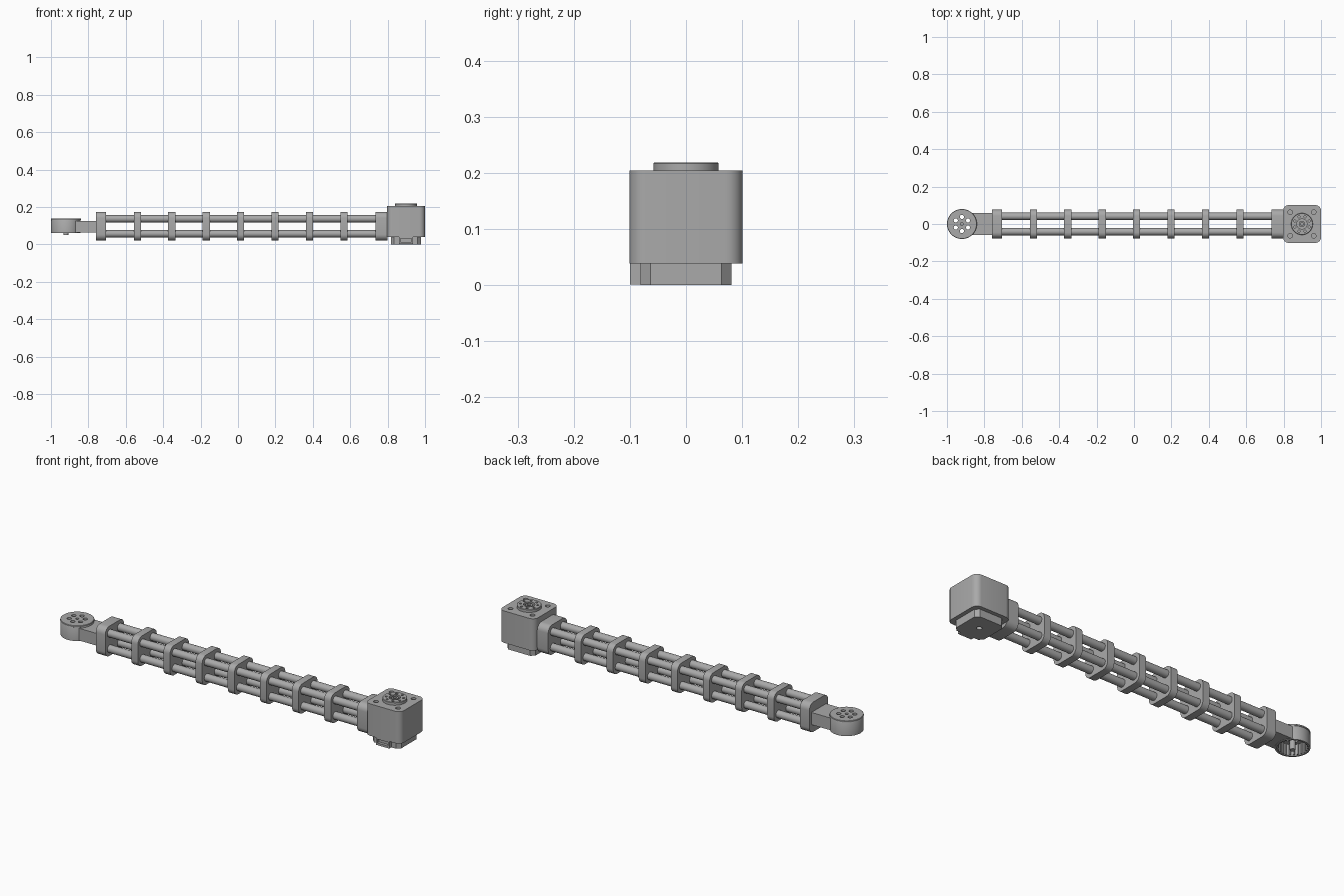
import bpy, bmesh
from math import pi, cos, sin, radians
from mathutils import Matrix, Vector

if "Cube" in bpy.data.objects:
    bpy.data.objects.remove(bpy.data.objects["Cube"], do_unlink=True)

grey = bpy.data.materials.new("machined_grey")
grey.use_nodes = True
colour = (0.4, 0.4, 0.4, 1)
grey.diffuse_color = colour
grey.node_tree.nodes["Principled BSDF"].inputs["Base Color"].default_value = colour


def finish(name, bm):
    bmesh.ops.recalc_face_normals(bm, faces=bm.faces)
    mesh = bpy.data.meshes.new(name)
    bm.to_mesh(mesh)
    bm.free()
    mesh.materials.append(grey)
    ob = bpy.data.objects.new(name, mesh)
    bpy.context.collection.objects.link(ob)
    return ob


def block(name, lo, hi, axis=2, radius=0, segments=6):
    """Box whose edges along one axis are rounded or chamfered."""
    lo, hi = Vector(lo), Vector(hi)
    bm = bmesh.new()
    bmesh.ops.create_cube(bm, size=1)
    for v in bm.verts:
        v.co = (lo + hi) / 2 + v.co * (hi - lo)
    if radius:
        edges = [e for e in bm.edges
                 if abs((e.verts[0].co - e.verts[1].co).normalized()[axis]) > 0.9]
        bmesh.ops.bevel(bm, geom=edges, offset=radius, segments=segments,
                        profile=0.5, affect='EDGES')
    return finish(name, bm)


def lathe(name, x, profile, steps=64):
    """Closed radius/height profile turned about a vertical axis."""
    bm = bmesh.new()
    verts = [bm.verts.new((x + r, 0, z)) for r, z in profile]
    edges = [bm.edges.new((verts[i - 1], verts[i])) for i in range(len(verts))]
    bmesh.ops.spin(bm, geom=verts + edges, cent=(x, 0, 0), axis=(0, 0, 1),
                   angle=2 * pi, steps=steps)
    bmesh.ops.remove_doubles(bm, verts=bm.verts, dist=1e-5)
    return finish(name, bm)


def pins(name, spots, radius, z0, z1, segments=24):
    """Upright cylinders at the given x, y spots."""
    bm = bmesh.new()
    for x, y in spots:
        bmesh.ops.create_cone(bm, cap_ends=True, segments=segments, radius1=radius,
                              radius2=radius, depth=z1 - z0,
                              matrix=Matrix.Translation((x, y, (z0 + z1) / 2)))
    return finish(name, bm)


def circle(x, radius, count, phase=0):
    angles = [phase + 2 * pi * i / count for i in range(count)]
    return [(x + radius * cos(a), radius * sin(a)) for a in angles]


def cut(ob, cutter):
    mod = ob.modifiers.new("cut", 'BOOLEAN')
    mod.operation, mod.solver, mod.object = 'DIFFERENCE', 'EXACT', cutter
    bpy.context.view_layer.objects.active = ob
    bpy.ops.object.modifier_apply(modifier=mod.name)
    bpy.data.objects.remove(cutter, do_unlink=True)


MID = 0.097      # height of the arm axis
HALF = 0.077     # half width of clamps
MOTOR = 0.898    # motor axis
JOINT = -0.92    # joint axis

# Motor housing with mounting holes
body = block("motor_housing", (0.797, -0.101, 0.039), (1, 0.101, 0.204), radius=0.03)
corners = [(MOTOR + sx * 0.063, sy * 0.063) for sx in (-1, 1) for sy in (-1, 1)]
cut(body, pins("hole_cutter", corners, 0.012, 0.175, 0.25))

# Output flange: raised ring, groove and hub
flange = lathe("output_flange", MOTOR, [
    (0, 0.2), (0.058, 0.2), (0.058, 0.217), (0.056, 0.219), (0.027, 0.219),
    (0.027, 0.207), (0.017, 0.207), (0.017, 0.217), (0.009, 0.217), (0.009, 0.206), (0, 0.206)])
cut(flange, pins("hole_cutter", circle(MOTOR, 0.042, 8, pi / 8), 0.006, 0.207, 0.25))

# Motor base with chamfered corners, and its connector
base = block("motor_base", (0.817, -0.081, 0), (0.979, 0.081, 0.041), radius=0.018, segments=1)
cut(base, pins("hole_cutter", [(MOTOR, 0)], 0.013, -0.02, 0.015))
plug = block("connector", (0.86, -0.1, 0.001), (0.936, -0.07, 0.04))
cut(plug, block("slot_cutter", (0.868, -0.12, 0.012), (0.928, -0.085, 0.032)))

# End clamps and the evenly spaced spacers
block("left_clamp", (0.735, -HALF, MID - HALF), (0.798, HALF, MID + HALF), 0, 0.033)
block("right_clamp", (-0.76, -HALF, MID - HALF), (-0.706, HALF, MID + HALF), 0, 0.033)
for i in range(7):
    x = -0.538 + i * 0.184
    block("spacer_%d" % (i + 1), (x - 0.019, -HALF, MID - HALF),
          (x + 0.019, HALF, MID + HALF), 0, 0.033)

# Four long rods
for sy in (-1, 1):
    for sz in (-1, 1):
        bm = bmesh.new()
        bmesh.ops.create_cone(
            bm, cap_ends=True, segments=32, radius1=0.0195, radius2=0.0195, depth=1.5,
            matrix=Matrix.Translation((0.015, sy * 0.041, MID + sz * 0.04))
            @ Matrix.Rotation(radians(90), 4, 'Y'))
        finish("rod", bm)

# Neck between clamp and joint
neck = block("joint_neck", (-0.885, -0.06, 0.063), (-0.755, 0.06, 0.126))
cut(neck, pins("bore_cutter", [(JOINT, 0)], 0.074, 0, 0.2, 64))

# Joint cup, open below, with bolt holes in the lid
cup = lathe("joint_cup", JOINT, [
    (0, 0.139), (0.078, 0.139), (0.08, 0.137), (0.08, 0.131), (0.078, 0.13),
    (0.079, 0.128), (0.079, 0.06), (0.07, 0.06), (0.07, 0.118), (0, 0.118)])
cut(cup, pins("hole_cutter", circle(JOINT, 0.038, 6, pi / 6), 0.011, 0.1, 0.17))
cut(cup, pins("hole_cutter", [(JOINT, 0)], 0.008, 0.13, 0.17))

# Inner teeth and centre pin
pins("inner_teeth", circle(JOINT, 0.069, 24), 0.005, 0.064, 0.12, 8)
pins("centre_pin", [(JOINT, 0)], 0.013, 0.05, 0.12)

# Smooth curved walls, keep edges sharp
for ob in bpy.context.scene.objects:
    if ob.type == 'MESH':
        bpy.ops.object.select_all(action='DESELECT')
        ob.select_set(True)
        bpy.context.view_layer.objects.active = ob
        bpy.ops.object.shade_smooth_by_angle(angle=radians(30))
